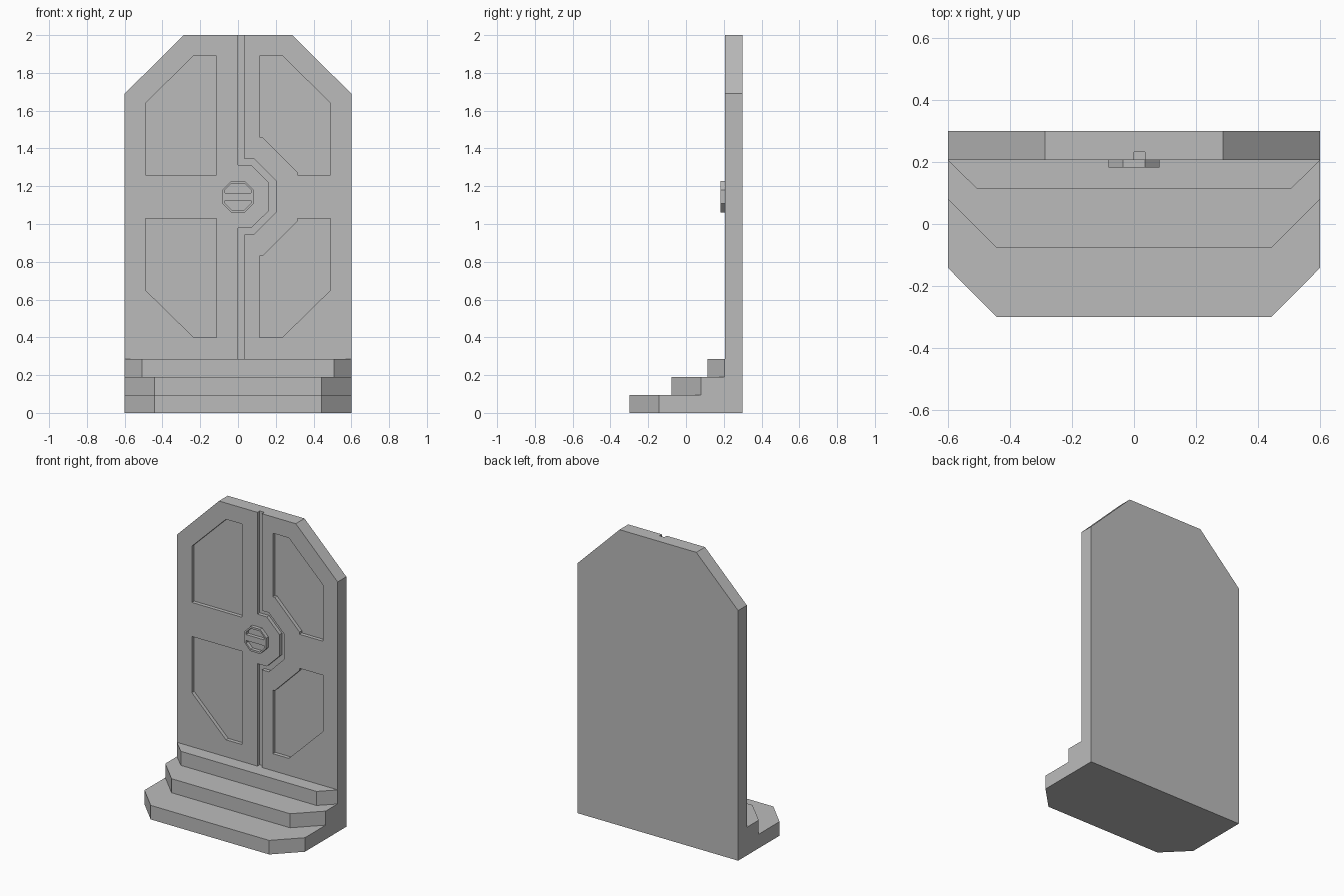
import bpy
import bmesh

cube = bpy.data.objects.get("Cube")
if cube:
    bpy.data.objects.remove(cube, do_unlink=True)

grey = bpy.data.materials.new("stone_grey")
grey.use_nodes = True
COLOUR = (0.5, 0.5, 0.5, 1)
grey.diffuse_color = COLOUR
grey.node_tree.nodes["Principled BSDF"].inputs["Base Color"].default_value = COLOUR

FACE = 0.207      # front of the door slab
BACK = 0.3
RECESS = 0.025    # depth of panels and seam
MID = 1.145       # height of the knob centre


def prism(name, outline, start, end, axis="y"):
    """Extrude a 2D outline: (x, z) along y, or (x, y) along z."""
    def place(p, d):
        return (p[0], d, p[1]) if axis == "y" else (p[0], p[1], d)
    bm = bmesh.new()
    low = [bm.verts.new(place(p, start)) for p in outline]
    high = [bm.verts.new(place(p, end)) for p in outline]
    bm.faces.new(low)
    bm.faces.new(high[::-1])
    n = len(outline)
    for i in range(n):
        j = (i + 1) % n
        bm.faces.new((low[i], high[i], high[j], low[j]))
    bmesh.ops.recalc_face_normals(bm, faces=bm.faces)
    mesh = bpy.data.meshes.new(name)
    bm.to_mesh(mesh)
    bm.free()
    mesh.materials.append(grey)
    obj = bpy.data.objects.new(name, mesh)
    bpy.context.collection.objects.link(obj)
    return obj


def carve(target, outline, start, end):
    """Cut a prism out of the target and discard the cutter."""
    cutter = prism("cutter", outline, start, end)
    cutter.hide_render = True
    mod = target.modifiers.new("carve", "BOOLEAN")
    mod.operation = "DIFFERENCE"
    mod.solver = "EXACT"
    mod.object = cutter
    bpy.context.view_layer.objects.active = target
    bpy.ops.object.modifier_apply(modifier=mod.name)
    bpy.data.objects.remove(cutter, do_unlink=True)


def mirror_x(points):
    """Close a half outline by mirroring it across x = 0."""
    return points + [(-x, v) for x, v in reversed(points)]


def flip_z(points):
    return [(x, 2 * MID - z) for x, z in points]


# Door slab with clipped top corners
door = prism("door_slab", mirror_x([(0.6, 0), (0.6, 1.69), (0.287, 2)]), FACE, BACK)

# Four recessed panels, lower pair mirroring the upper pair
left_panel = [(-0.49, 1.26), (-0.49, 1.64), (-0.235, 1.89), (-0.115, 1.89), (-0.115, 1.26)]
right_panel = [(0.115, 1.89), (0.235, 1.89), (0.49, 1.64), (0.49, 1.26),
               (0.315, 1.26), (0.315, 1.275), (0.13, 1.46), (0.115, 1.46)]
for panel in (left_panel, right_panel):
    for outline in (panel, flip_z(panel)):
        carve(door, outline, FACE - 0.1, FACE + RECESS)

# Seam between the door leaves, stepping around the knob
inner = [(0, 2.1), (0, 1.312), (0.07, 1.312), (0.165, 1.218)]
outer = [(0.035, 2.1), (0.035, 1.345), (0.085, 1.345), (0.2, 1.23)]
left_edge = inner + flip_z(inner)[::-1]
right_edge = outer + flip_z(outer)[::-1]
seam = [(x, max(z, 0.285)) for x, z in left_edge + right_edge[::-1]]
carve(door, seam, FACE - 0.1, FACE + RECESS)

# Octagonal knob with two slots leaving a central bar
R, C = 0.083, 0.036
half = [(C, MID - R), (R, MID - C), (R, MID + C), (C, MID + R)]
knob = prism("door_knob", mirror_x(half), FACE - 0.024, FACE)
slot = mirror_x([(0.068, MID + 0.02), (0.068, MID + 0.036), (0.034, MID + 0.07)])
for outline in (slot, flip_z(slot)):
    carve(knob, outline, FACE - 0.1, FACE + 0.1)

# Three steps with clipped front corners: front y, corner y, corner x
steps = [("bottom_step", -0.3, -0.142, 0.443),
         ("middle_step", -0.077, 0.08, 0.443),
         ("top_step", 0.114, FACE - 0.002, 0.507)]
RISE = 0.095
for i, (name, front, corner, width) in enumerate(steps):
    outline = mirror_x([(width, front), (0.6, corner), (0.6, FACE)])
    prism(name, outline, i * RISE, (i + 1) * RISE, axis="z")
